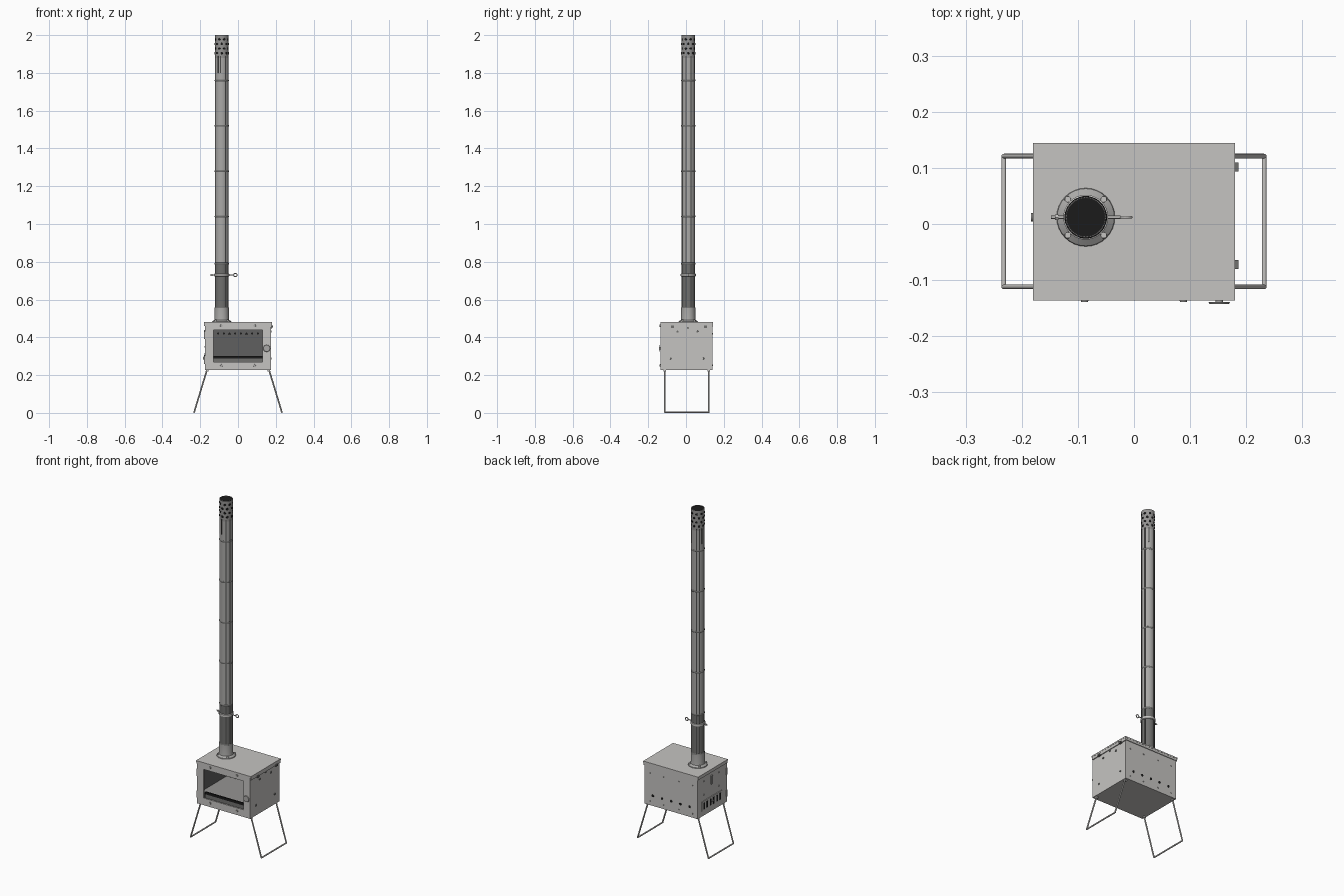
import bpy, bmesh, math
from mathutils import Vector, Matrix

cube = bpy.data.objects.get("Cube")
if cube:
    bpy.data.objects.remove(cube, do_unlink=True)


def material(name, r, g, b):
    m = bpy.data.materials.new(name)
    m.use_nodes = True
    m.diffuse_color = (r, g, b, 1)
    m.node_tree.nodes["Principled BSDF"].inputs["Base Color"].default_value = (r, g, b, 1)
    return m


STEEL = material("brushed steel", 0.56, 0.55, 0.535)
PIPE = material("pipe steel", 0.40, 0.395, 0.385)
GRATE = material("grate steel", 0.30, 0.295, 0.29)
SMOKED = material("smoked steel", 0.16, 0.16, 0.155)
DARK = material("dark interior", 0.115, 0.115, 0.115)
SEAM = material("seam shadow grey", 0.07, 0.07, 0.068)
BLACK = material("soot black", 0.011, 0.011, 0.011)


def finish(name, bm, mat, smooth=False):
    bmesh.ops.recalc_face_normals(bm, faces=bm.faces)
    mesh = bpy.data.meshes.new(name)
    bm.to_mesh(mesh)
    bm.free()
    ob = bpy.data.objects.new(name, mesh)
    bpy.context.collection.objects.link(ob)
    mesh.materials.append(mat)
    if smooth:
        bpy.ops.object.select_all(action="DESELECT")
        ob.select_set(True)
        bpy.context.view_layer.objects.active = ob
        bpy.ops.object.shade_smooth_by_angle(angle=math.radians(40))
    return ob


def add_box(bm, lo, hi):
    lo, hi = Vector(lo), Vector(hi)
    mat = Matrix.Translation((lo + hi) / 2) @ Matrix.Diagonal((*(hi - lo), 1))
    bmesh.ops.create_cube(bm, size=1, matrix=mat)


def boxes(name, mat, *spans):
    bm = bmesh.new()
    for lo, hi in spans:
        add_box(bm, lo, hi)
    return finish(name, bm, mat)


def add_cylinder(bm, centre, axis, radius, depth, sides, taper=1.0):
    rot = Vector(axis).to_track_quat("Z", "Y").to_matrix().to_4x4()
    bmesh.ops.create_cone(bm, cap_ends=True, segments=sides, radius1=radius,
                          radius2=radius * taper, depth=depth,
                          matrix=Matrix.Translation(centre) @ rot)


def studs(name, mat, points, axis, radius, depth, sides=12):
    """Short cylinders facing along one axis, or along one axis each."""
    bm = bmesh.new()
    for i, p in enumerate(points):
        add_cylinder(bm, p, axis[i] if isinstance(axis, list) else axis, radius, depth, sides, 0.9)
    return finish(name, bm, mat, True)


def rod(name, mat, points, radius):
    """Round wire through the points with ball joints at the bends."""
    bm = bmesh.new()
    points = [Vector(p) for p in points]
    for a, b in zip(points, points[1:]):
        add_cylinder(bm, (a + b) / 2, b - a, radius, (b - a).length, 12)
    for p in points[1:-1]:
        bmesh.ops.create_uvsphere(bm, u_segments=12, v_segments=8, radius=radius,
                                  matrix=Matrix.Translation(p))
    return finish(name, bm, mat, True)


def lathe(name, mat, profile, x, y, sides=32):
    bm = bmesh.new()
    verts = [bm.verts.new((x + r, y, z)) for r, z in profile]
    edges = [bm.edges.new(pair) for pair in zip(verts, verts[1:])]
    bmesh.ops.spin(bm, geom=verts + edges, cent=(x, y, 0), axis=(0, 0, 1),
                   angle=math.tau, steps=sides)
    bmesh.ops.remove_doubles(bm, verts=bm.verts, dist=1e-5)
    return finish(name, bm, mat, True)


# Firebox: open shell with a window in the front
W, F, B, Z0, Z1 = 0.174, -0.132, 0.139, 0.228, 0.472
boxes("firebox_walls", STEEL,
      ((-W, F, Z0), (-W + 0.004, B, Z1)), ((W - 0.004, F, Z0), (W, B, Z1)),
      ((-W, B - 0.004, Z0), (W, B, Z1)), ((-W, F, Z0), (W, B, Z0 + 0.004)))
boxes("firebox_front", STEEL,
      ((-W, F - 0.003, Z0), (-0.13, F + 0.004, Z1)), ((0.13, F - 0.003, Z0), (W, F + 0.004, Z1)),
      ((-0.13, F - 0.003, Z0), (0.13, F + 0.004, 0.27)),
      ((-0.13, F - 0.003, 0.44), (0.13, F + 0.004, Z1)))
boxes("top_plate", STEEL, ((-0.18, -0.136, Z1), (0.18, 0.144, 0.48)))
boxes("top_plate_lip", STEEL, ((W, F, 0.456), (0.179, B + 0.003, Z1)),
      ((-0.179, F, 0.46), (-W, B + 0.003, Z1)), ((-W, B, 0.46), (W, B + 0.004, Z1)))

# Interior lining, fire grate and its front rail
boxes("lining", DARK, ((-0.169, 0.13, 0.236), (0.169, 0.134, 0.47)),
      ((-0.169, F + 0.005, 0.236), (-0.166, 0.13, 0.47)),
      ((0.166, F + 0.005, 0.236), (0.169, 0.13, 0.47)),
      ((-0.166, F + 0.005, 0.466), (0.166, 0.13, 0.47)))
boxes("fire_grate", GRATE, ((-0.165, -0.11, 0.286), (0.165, 0.128, 0.29)))
boxes("grate_rail", BLACK, ((-0.13, -0.122, 0.288), (0.13, -0.114, 0.302)))
boxes("ash_guard", SMOKED, ((-0.13, -0.121, 0.262), (0.13, -0.115, 0.288)))
studs("inner_air_holes", BLACK, [(-0.105 + i * 0.03, 0.129, 0.42) for i in range(8)],
      (0, -1, 0), 0.006, 0.003)

# Front bolts and door knob
studs("front_bolts", PIPE, [(x, -0.136, z) for x in (-0.088, 0.088) for z in (0.251, 0.461)],
      (0, -1, 0), 0.007, 0.006)
studs("knob_stem", PIPE, [(0.152, -0.136, 0.342)], (0, -1, 0), 0.007, 0.012)
studs("door_knob", PIPE, [(0.152, -0.141, 0.342)], (0, -1, 0), 0.019, 0.004, 20)
boxes("hinges", PIPE, *[((-W - 0.005, F - 0.003, z), (-W, F + 0.006, z + 0.04)) for z in (0.26, 0.39)])

# Back air holes and rivets
studs("back_air_holes", BLACK, [(-0.12 + i * 0.06, B, 0.287) for i in range(5)],
      (0, 1, 0), 0.0078, 0.003)
studs("back_rivets", PIPE, [(x, B + 0.001, z) for x in (-0.14, -0.05, 0.05, 0.14)
                            for z in (0.252, 0.418)], (0, 1, 0), 0.004, 0.004)

# Side with clips and rivets
studs("side_rivets", SMOKED, [(W + 0.001, y, z) for y, z in
      ((-0.045, 0.43), (0.06, 0.43), (-0.08, 0.288), (0.095, 0.288), (0.01, 0.45))],
      (1, 0, 0), 0.006, 0.006)
boxes("side_clips", SMOKED, *[((W, y - 0.008, 0.453), (0.186, y + 0.008, 0.463)) for y in (-0.072, 0.102)])

# Side with sliding air vent
boxes("vent_plate", STEEL, ((-W - 0.004, -0.085, 0.26), (-W, 0.105, 0.316)))
boxes("vent_slots", BLACK, *[((-W - 0.006, y - 0.006, 0.268), (-W - 0.003, y + 0.006, 0.306))
                            for y in [-0.065 + i * 0.03 for i in range(6)]])
studs("vent_pull", PIPE, [(-W - 0.005, 0.012, 0.29)], (-1, 0, 0), 0.008, 0.01)
boxes("side_catch", PIPE, ((-W - 0.007, 0.005, 0.39), (-W, 0.02, 0.44)))
studs("vent_rivets", PIPE, [(-W - 0.001, y, z) for y in (-0.06, 0.08) for z in (0.35, 0.43)],
      (-1, 0, 0), 0.005, 0.005)

# Folding wire legs
for side, s in (("left", 1), ("right", -1)):
    rod(side + "_leg_frame", STEEL, [(s * 0.163, -0.112, 0.232), (s * 0.232, -0.112, 0.0042),
                                     (s * 0.232, 0.121, 0.0042), (s * 0.163, 0.121, 0.232)], 0.0042)
    boxes(side + "_leg_sockets", STEEL, *[((s * 0.163 - 0.007, y - 0.006, 0.22),
                                           (s * 0.163 + 0.007, y + 0.006, 0.23)) for y in (-0.112, 0.121)])

# Flue: sloping flange, collar, sooty lower pipe, upper pipe and dark bore
PX, PY, R = -0.086, 0.012, 0.036
lathe("flue_flange", PIPE, [(0.034, 0.48), (0.052, 0.48), (0.051, 0.484), (0.039, 0.492),
                            (0.0375, 0.50), (0.0375, 0.555), (0.034, 0.555)], PX, PY)
studs("flange_bolts", STEEL, [(PX + a * 0.032, PY + b * 0.032, 0.489) for a in (-1, 1) for b in (-1, 1)],
      (0, 0, 1), 0.006, 0.01)
lathe("lower_pipe", SMOKED, [(R, 0.55), (R, 0.79)], PX, PY)
lathe("upper_pipe", PIPE, [(R, 0.79), (R, 1.88)], PX, PY)
lathe("pipe_tip", GRATE, [(R, 1.88), (R, 2.0), (R - 0.002, 2.0), (R - 0.002, 1.99)], PX, PY)
lathe("pipe_bore", BLACK, [(R - 0.002, 1.9), (R - 0.002, 1.997), (0, 1.997)], PX, PY)

# Pipe joints and rolled vertical seams
for i, z in enumerate((0.555, 0.79, 1.04, 1.28, 1.52, 1.76)):
    lathe(f"pipe_joint_{i + 1}", SMOKED, [(R, z - 0.005), (R + 0.0015, z - 0.003),
                                          (R + 0.0015, z + 0.003), (R, z + 0.005)], PX, PY)


def seams(name, angles, low, high):
    bm = bmesh.new()
    for deg in angles:
        start = len(bm.verts)
        add_box(bm, (R - 0.002, -0.003, low), (R + 0.0008, 0.003, high))
        bm.verts.ensure_lookup_table()
        bmesh.ops.transform(bm, verts=bm.verts[start:], matrix=Matrix.Translation((PX, PY, 0))
                            @ Matrix.Rotation(math.radians(deg), 4, "Z"))
    finish(name, bm, SEAM)


seams("long_pipe_seams", (-56, -19, 22, 112, 138, 200), 0.56, 1.89)
seams("upper_pipe_ribs", (-100, 60, 165, 235), 1.8, 1.89)

# Spark arrestor holes around the pipe top
points, normals = [], []
for row in range(4):
    for k in range(8):
        a = math.tau * (k + 0.5 * (row % 2)) / 8
        n = Vector((math.cos(a), math.sin(a), 0))
        normals.append(n)
        points.append(Vector((PX, PY, 1.905 + row * 0.024)) + n * R)
studs("spark_holes", BLACK, points, normals, 0.007, 0.003, 10)

# Damper: band, rod and ring handle
lathe("damper_band", STEEL, [(R, 0.722), (R + 0.004, 0.724), (R + 0.004, 0.736), (R, 0.738)], PX, PY)
rod("damper_rod", STEEL, [(-0.148, PY, 0.73), (-0.024, PY, 0.73)], 0.0028)
rod("damper_ring", STEEL, [(-0.014 + 0.009 * math.cos(math.tau * i / 16), PY,
                            0.73 + 0.009 * math.sin(math.tau * i / 16)) for i in range(17)], 0.0025)
studs("damper_nut", STEEL, [(-0.138, PY, 0.73)], (1, 0, 0), 0.006, 0.006, 6)
